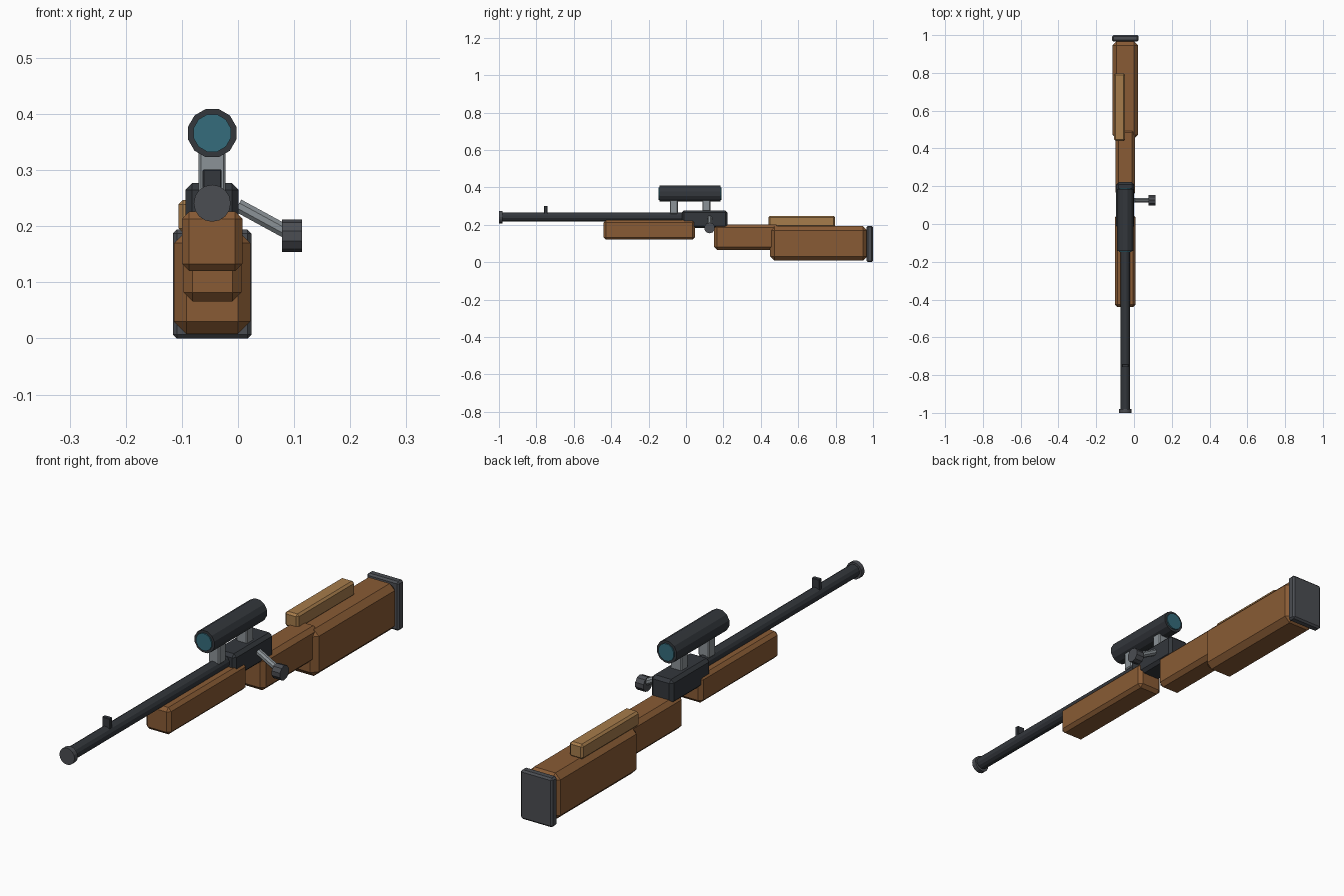
import bpy, bmesh, math
from mathutils import Vector

if "Cube" in bpy.data.objects:
    bpy.data.objects.remove(bpy.data.objects["Cube"])

AX = -0.046  # x of the bore axis


def material(name, rgb):
    m = bpy.data.materials.new(name)
    m.diffuse_color = (*rgb, 1)
    m.use_nodes = True
    m.node_tree.nodes["Principled BSDF"].inputs["Base Color"].default_value = m.diffuse_color
    return m


wood = material("wood", (0.25, 0.105, 0.035))
light_wood = material("light_wood", (0.38, 0.2, 0.07))
dark = material("dark_steel", (0.033, 0.038, 0.045))
rubber = material("dark_grey", (0.07, 0.075, 0.085))
steel = material("light_steel", (0.26, 0.29, 0.31))
glass = material("glass", (0.035, 0.15, 0.2))


def finish(name, bm, mat):
    me = bpy.data.meshes.new(name)
    bm.to_mesh(me)
    bm.free()
    me.materials.append(mat)
    ob = bpy.data.objects.new(name, me)
    bpy.context.collection.objects.link(ob)
    return ob


def box(name, xr, yr, zr, bevel, mat):
    """Chamfered box given by its ranges on each axis."""
    bm = bmesh.new()
    bmesh.ops.create_cube(bm, size=1)
    for v in bm.verts:
        v.co = [(a + b) / 2 + c * (b - a) for (a, b), c in zip((xr, yr, zr), v.co)]
    ob = finish(name, bm, mat)
    mod = ob.modifiers.new("chamfer", "BEVEL")
    mod.width = bevel
    mod.segments = 1
    return ob


def rod(name, p, q, r, sides, mat, turn=0.0):
    """Cylinder between two points, flat shaded."""
    p, q = Vector(p), Vector(q)
    bm = bmesh.new()
    bmesh.ops.create_cone(bm, cap_ends=True, segments=sides, radius1=r, radius2=r,
                          depth=(q - p).length)
    ob = finish(name, bm, mat)
    ob.rotation_mode = 'QUATERNION'
    rot = (q - p).to_track_quat('Z', 'Y')
    ob.rotation_quaternion = rot @ Vector((0, 0, 1)).rotation_difference(Vector((0, 0, 1)))
    ob.location = (p + q) / 2
    if turn:
        for v in ob.data.vertices:
            x, y, z = v.co
            c, s = math.cos(turn), math.sin(turn)
            v.co = (x * c - y * s, x * s + y * c, z)
    return ob


# Wooden stock
box("fore_stock", (-0.100, 0.008), (-0.44, 0.048), (0.120, 0.226), 0.013, wood)
box("grip_stock", (-0.097, 0.006), (0.15, 0.50), (0.066, 0.200), 0.016, wood)
box("butt_stock", (-0.114, 0.022), (0.45, 0.968), (0.008, 0.192), 0.022, wood)
box("cheek_rest", (-0.106, -0.047), (0.44, 0.797), (0.188, 0.247), 0.008, light_wood)
box("butt_plate", (-0.116, 0.024), (0.966, 1.0), (0.0, 0.194), 0.007, rubber)

# Receiver, barrel and front sight
box("receiver", (-0.094, 0.001), (-0.022, 0.222), (0.182, 0.277), 0.012, dark)
rod("barrel", (AX, -0.99, 0.242), (AX, 0.02, 0.242), 0.025, 12, dark, math.pi / 12)
rod("muzzle", (AX, -1.0, 0.241), (AX, -0.98, 0.241), 0.033, 16, rubber)
box("front_sight", (AX - 0.017, AX + 0.017), (-0.758, -0.741), (0.255, 0.301), 0.002, dark)

# Scope with a lens at each end and two mounts
rod("scope_tube", (AX, -0.143, 0.366), (AX, 0.185, 0.366), 0.0445, 12, dark, math.pi / 12)
for name, y, d in (("front_lens", -0.143, -0.005), ("rear_lens", 0.185, 0.005)):
    rod(name, (AX, y - d, 0.366), (AX, y + d, 0.366), 0.0345, 12, glass, math.pi / 12)
for name, y in (("front_mount", -0.065), ("rear_mount", 0.109)):
    box(name, (AX - 0.024, AX + 0.024), (y - 0.021, y + 0.021), (0.258, 0.345), 0.004, steel)

# Bolt handle and knob
rod("bolt_handle", (0.0, 0.126, 0.237), (0.09, 0.126, 0.188), 0.013, 8, steel, math.pi / 8)
rod("bolt_knob", (0.078, 0.126, 0.183), (0.114, 0.126, 0.183), 0.029, 10, rubber)
